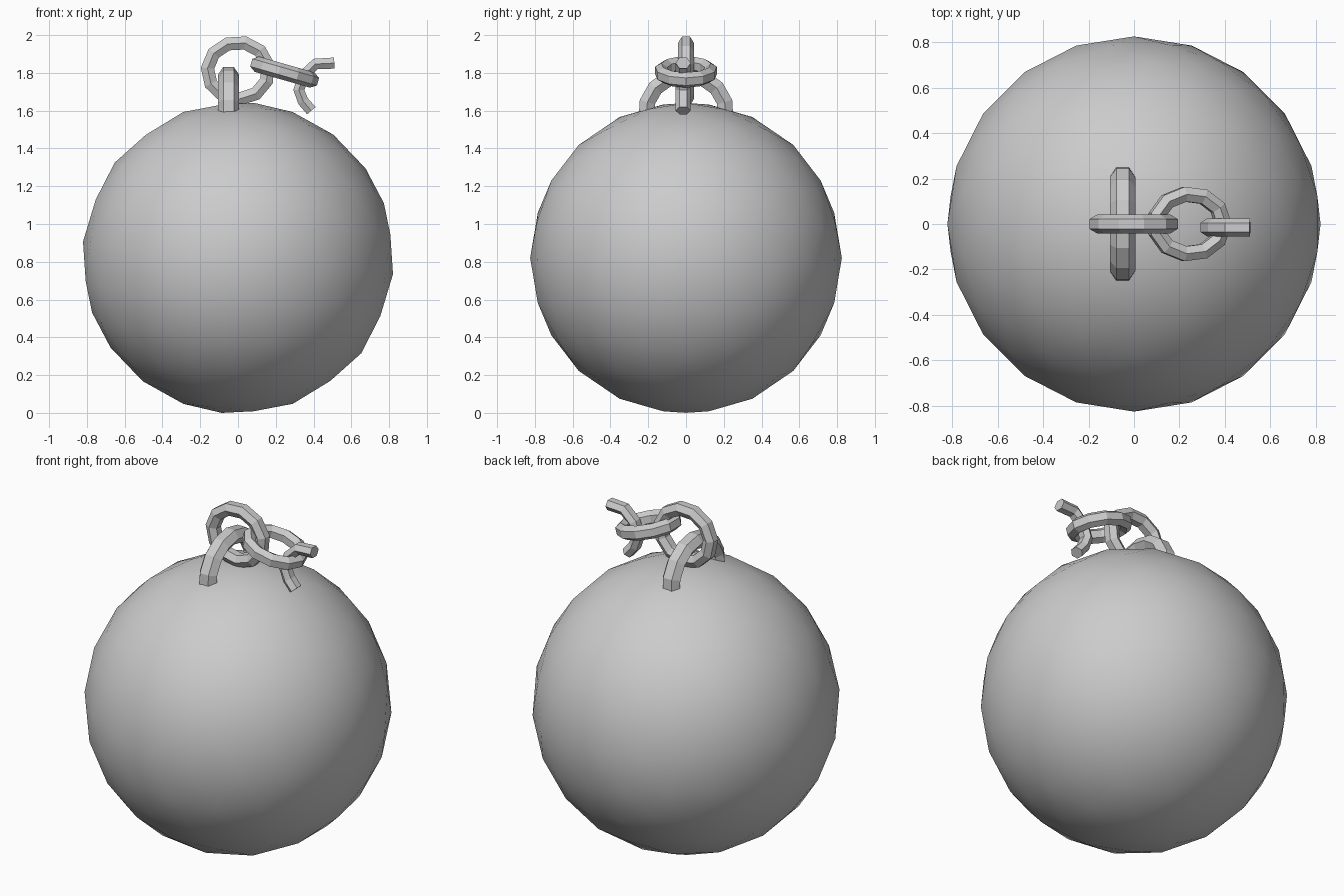
import bpy, bmesh, math
from math import sin, cos, pi, radians
from mathutils import Vector, Matrix

if "Cube" in bpy.data.objects:
    bpy.data.objects.remove(bpy.data.objects["Cube"])


def link(name, path, wide, thick, matrix, closed=True, sides=6):
    """Faceted bar swept along a planar path lying in local XZ."""
    bm = bmesh.new()
    pts = [Vector((x, 0, z)) for x, z in path]
    n = len(pts)
    rings = []
    for i, p in enumerate(pts):
        a = pts[i - 1] if closed or i > 0 else p
        b = pts[(i + 1) % n] if closed or i < n - 1 else p
        t = (b - a).normalized()
        out = Vector((t.z, 0, -t.x))
        ring = []
        for k in range(sides):
            ang = 2 * pi * k / sides
            ring.append(bm.verts.new(p + out * thick * sin(ang)
                                     + Vector((0, wide * cos(ang), 0))))
        rings.append(ring)
    for i in range(n if closed else n - 1):
        r, s = rings[i], rings[(i + 1) % n]
        for k in range(sides):
            m = (k + 1) % sides
            bm.faces.new((r[k], r[m], s[m], s[k]))
    if not closed:
        bm.faces.new(rings[0])
        bm.faces.new(rings[-1])
    bmesh.ops.recalc_face_normals(bm, faces=bm.faces)
    bmesh.ops.triangulate(bm, faces=bm.faces)
    mesh = bpy.data.meshes.new(name)
    bm.to_mesh(mesh)
    bm.free()
    ob = bpy.data.objects.new(name, mesh)
    ob.matrix_world = matrix
    bpy.context.collection.objects.link(ob)
    return ob


def oval(rx, rz, n, start=0.0, span=2 * pi, closed=True):
    d = n if closed else n - 1
    return [(rx * cos(start + span * i / d), rz * sin(start + span * i / d))
            for i in range(n)]


# Heavy ball, smooth shaded and coarse
bpy.ops.mesh.primitive_ico_sphere_add(subdivisions=3, radius=0.825)
ball = bpy.context.object
ball.name = "ball"
ball.data.transform(Matrix.Rotation(radians(6), 4, 'Y'))
low = min(v.co.z for v in ball.data.vertices)
ball.data.transform(Matrix.Translation((0, 0, -low)))
bpy.ops.object.shade_smooth()

# Staple fixed into the top of the ball
link("staple", oval(0.212, 0.195, 9, radians(-10), radians(200), False),
     0.056, 0.048,
     Matrix.Translation((-0.05, 0, 1.595)) @ Matrix.Rotation(pi / 2, 4, 'Z'),
     closed=False)

# Upright link threaded through the staple
link("upright_link", oval(0.162, 0.15, 11, 0.2), 0.042, 0.041,
     Matrix.Translation((0, 0, 1.812)))

# Tilted, nearly flat link
link("flat_link", oval(0.155, 0.132, 11), 0.042, 0.038,
     Matrix.Translation((0.243, 0, 1.805)) @ Matrix.Rotation(radians(16), 4, 'Y')
     @ Matrix.Rotation(pi / 2, 4, 'X'))

# Broken end link, open to the right
link("broken_link", [(0.51, 1.852), (0.41, 1.847), (0.35, 1.79),
                     (0.322, 1.71), (0.345, 1.65), (0.388, 1.6)],
     0.04, 0.034, Matrix.Translation((0, -0.015, 0)), closed=False)
